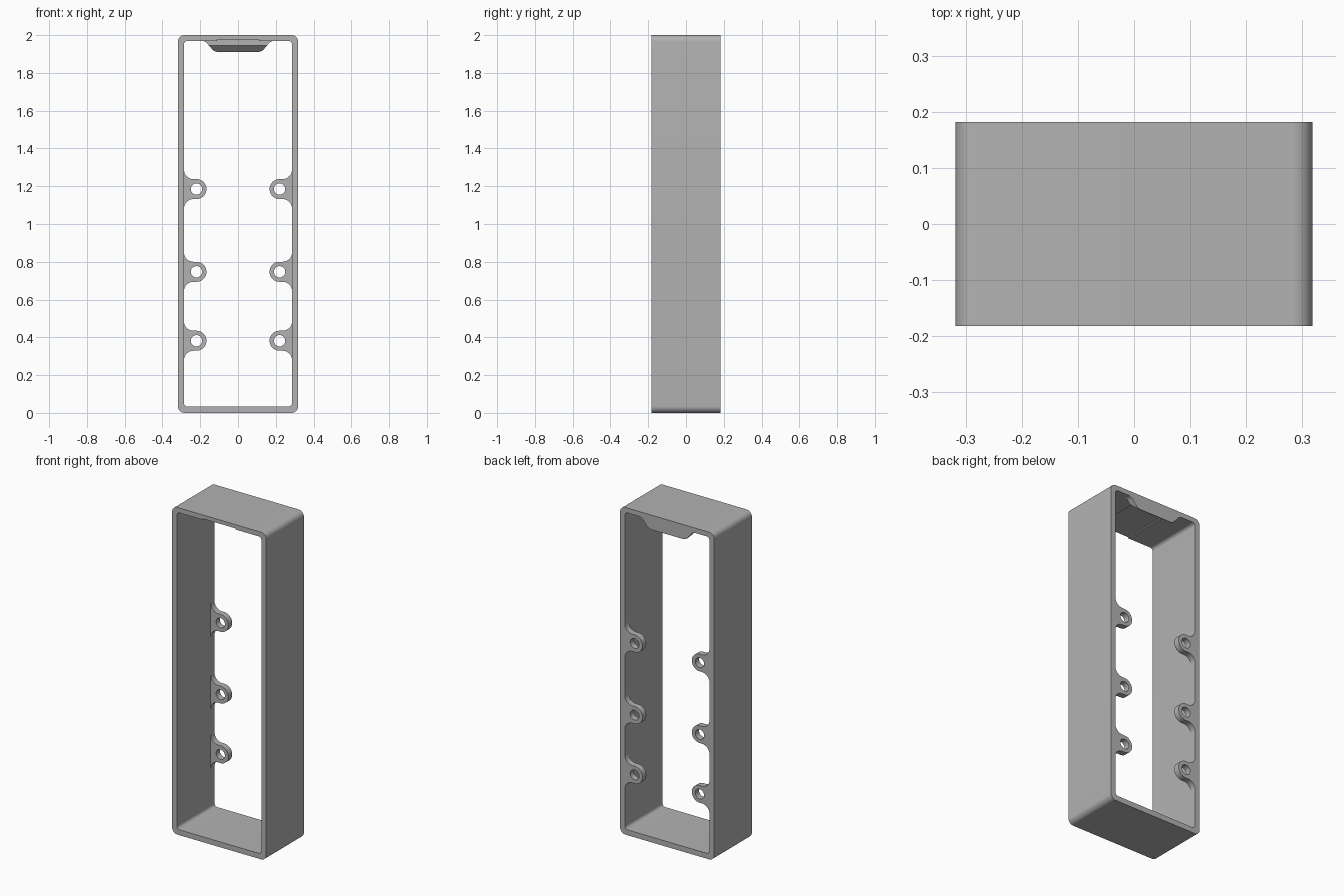
import bpy, bmesh, math
from mathutils import Vector

if "Cube" in bpy.data.objects:
    bpy.data.objects.remove(bpy.data.objects["Cube"])

FRONT, BACK = -0.182, 0.182
PLATE = 0.145            # front face of the lugs and the top tab
HALF, WALL = 0.318, 0.286

grey = bpy.data.materials.new("plain grey")
grey.use_nodes = True
colour = (0.45, 0.45, 0.45, 1)
grey.diffuse_color = colour
grey.node_tree.nodes["Principled BSDF"].inputs["Base Color"].default_value = colour


def rounded(corners, steps=10):
    """Outline from (x, z, radius) corners, each replaced by a tangent arc."""
    out = []
    for i, (x, z, r) in enumerate(corners):
        p = Vector((x, z))
        if r == 0:
            out.append(p)
            continue
        a = (Vector(corners[i - 1][:2]) - p).normalized()
        b = (Vector(corners[(i + 1) % len(corners)][:2]) - p).normalized()
        half = a.angle(b) / 2
        centre = p + (a + b).normalized() * (r / math.sin(half))
        start = p + a * (r / math.tan(half)) - centre
        end = p + b * (r / math.tan(half)) - centre
        sweep = math.pi - 2 * half
        for k in range(steps + 1):
            t = k / steps
            out.append(centre + (start * math.sin((1 - t) * sweep)
                                 + end * math.sin(t * sweep)) / math.sin(sweep))
    return out


def prism(name, outline, y0, y1):
    bm = bmesh.new()
    face = bm.faces.new([bm.verts.new((p.x, y0, p.y)) for p in outline])
    ext = bmesh.ops.extrude_face_region(bm, geom=[face])
    verts = [v for v in ext["geom"] if isinstance(v, bmesh.types.BMVert)]
    bmesh.ops.translate(bm, verts=verts, vec=(0, y1 - y0, 0))
    bmesh.ops.recalc_face_normals(bm, faces=bm.faces)
    mesh = bpy.data.meshes.new(name)
    bm.to_mesh(mesh)
    bm.free()
    mesh.materials.append(grey)
    obj = bpy.data.objects.new(name, mesh)
    bpy.context.collection.objects.link(obj)
    return obj


def combine(base, other, operation):
    mod = base.modifiers.new(operation.lower(), 'BOOLEAN')
    mod.operation, mod.solver, mod.object = operation, 'EXACT', other
    bpy.context.view_layer.objects.active = base
    bpy.ops.object.modifier_apply(modifier=mod.name)
    bpy.data.objects.remove(other)


def mirrored(half):
    return half + [(-x, z, r) for x, z, r in reversed(half)]


# Rectangular frame, with a shallow recess along the ceiling
frame = prism("frame", rounded(mirrored([(-HALF, 0, 0.035), (-HALF, 2, 0.035)])), FRONT, BACK)
opening = mirrored([(-WALL, 0.033, 0.02), (-WALL, 1.97, 0.02),
                    (-0.11, 1.97, 0), (-0.11, 1.977, 0)])
combine(frame, prism("opening", rounded(opening), FRONT - 0.1, BACK + 0.1), 'DIFFERENCE')

# Screw lugs on both sides, blended into the walls
for side in (-1, 1):
    for z in (1.185, 0.747, 0.382):
        upper = [(0.3, 0.105, 0), (WALL, 0.105, 0), (WALL, 0.053, 0.05), (0.167, 0.053, 0.0525)]
        shape = upper + [(x, -h, r) for x, h, r in reversed(upper)]
        lug = rounded([(side * x, z + h, r) for x, h, r in shape])
        combine(frame, prism("lug", lug, PLATE, BACK), 'UNION')
        hole = [Vector((side * 0.22 + 0.03 * math.cos(a), z + 0.03 * math.sin(a)))
                for a in (math.tau * k / 32 for k in range(32))]
        combine(frame, prism("hole", hole, PLATE - 0.05, BACK + 0.05), 'DIFFERENCE')

# Top tab with its lower front edge sloped off
tab_outline = mirrored([(-0.2, 1.985, 0), (-0.2, 1.97, 0), (-0.175, 1.97, 0.04), (-0.125, 1.911, 0.04)])
tab = prism("tab", rounded(tab_outline), PLATE, BACK)
bm = bmesh.new()
bm.from_mesh(tab.data)
cut = bmesh.ops.bisect_plane(bm, geom=bm.verts[:] + bm.edges[:] + bm.faces[:],
                             plane_co=(0, PLATE, 1.944), plane_no=(0, -1, -1), clear_outer=True)
bmesh.ops.holes_fill(bm, edges=[e for e in bm.edges if e.is_boundary])
bmesh.ops.recalc_face_normals(bm, faces=bm.faces)
bm.to_mesh(tab.data)
bm.free()
combine(frame, tab, 'UNION')

# Smooth the rounded corners, keep the rims sharp
bpy.ops.object.select_all(action='DESELECT')
frame.select_set(True)
bpy.context.view_layer.objects.active = frame
bpy.ops.object.shade_smooth_by_angle(angle=math.radians(30))
